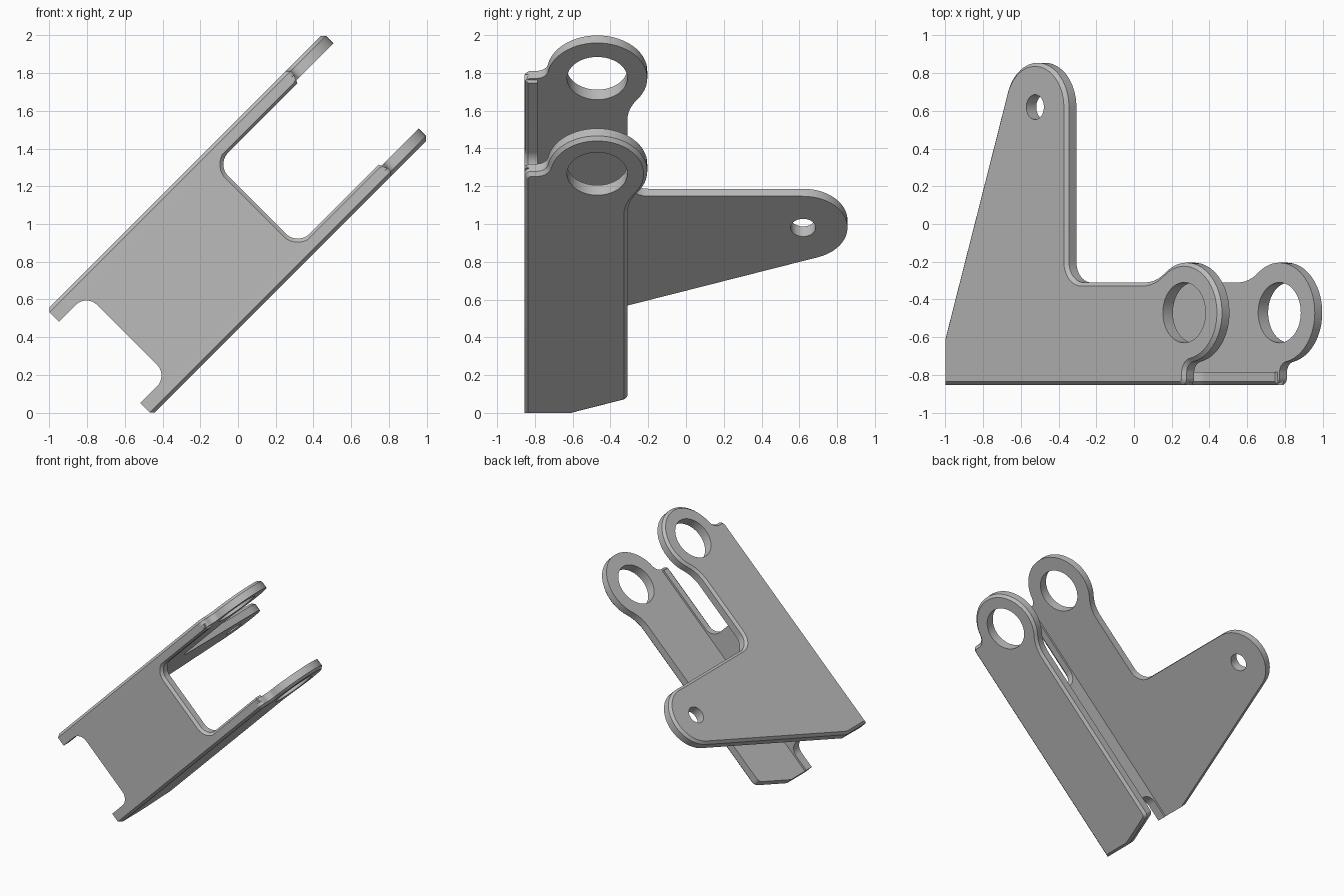
import bpy, bmesh
from math import radians, degrees, cos, sin, atan2, sqrt, pi

old = bpy.data.objects.get("Cube")
if old:
    bpy.data.objects.remove(old, do_unlink=True)

grey = bpy.data.materials.new("plain_grey")
grey.use_nodes = True
grey.diffuse_color = (0.5, 0.5, 0.5, 1)
grey.node_tree.nodes["Principled BSDF"].inputs["Base Color"].default_value = (0.5, 0.5, 0.5, 1)

# The bracket is laid out flat (u along, y across, w up), then tilted 45 degrees about y
TILT = -pi / 4
MID = 0.707                     # w of the middle plane
INNER, OUTER = 0.32, 0.395      # side plate faces, measured from the middle plane
CHAMFER = 0.019
START, FRONT, BACK = -0.331, -0.855, -0.31
EAR, EAR_R, EAR_HOLE = (1.478, -0.47), 0.265, 0.16
TAB, TAB_R, TAB_HOLE = (0.36, 0.62), 0.235, 0.066
SLOPE = 160.3                   # direction the slanted tab edge faces


def arc(cx, cy, r, a0, a1):
    n = max(4, int(abs(a1 - a0) / 6))
    angles = [radians(a0 + (a1 - a0) * i / n) for i in range(n + 1)]
    return [(cx + r * cos(a), cy + r * sin(a)) for a in angles]


def prism(name, points, place, a, b, chamfered=lambda p: True):
    """Extrude a profile from level a to b and chamfer its rim at level b."""
    bm = bmesh.new()
    low = [bm.verts.new(place(p, a)) for p in points]
    high = [bm.verts.new(place(p, b)) for p in points]
    bm.faces.new(low)
    top = bm.faces.new(high)
    for i in range(len(points)):
        j = (i + 1) % len(points)
        bm.faces.new((low[i], low[j], high[j], high[i]))
    bmesh.ops.recalc_face_normals(bm, faces=bm.faces)
    rim = [e for e in top.edges if all(chamfered(v.co) for v in e.verts)]
    bmesh.ops.bevel(bm, geom=rim, offset=CHAMFER, segments=1, affect='EDGES')
    mesh = bpy.data.meshes.new(name)
    bm.to_mesh(mesh)
    bm.free()
    mesh.materials.append(grey)
    obj = bpy.data.objects.new(name, mesh)
    bpy.context.collection.objects.link(obj)
    return obj


def activate(obj):
    bpy.ops.object.select_all(action='DESELECT')
    obj.select_set(True)
    bpy.context.view_layer.objects.active = obj


def drill(obj, centre, radius):
    bpy.ops.mesh.primitive_cylinder_add(vertices=48, radius=radius, depth=4,
                                        location=(*centre, 0))
    cutter = bpy.context.object
    cutter.hide_render = True
    cutter.data.materials.append(grey)
    activate(obj)
    mod = obj.modifiers.new("hole", 'BOOLEAN')
    mod.operation = 'DIFFERENCE'
    mod.solver = 'EXACT'
    mod.object = cutter
    bpy.ops.object.modifier_apply(modifier=mod.name)
    bpy.data.objects.remove(cutter, do_unlink=True)


def finish(obj):
    activate(obj)
    bpy.ops.object.shade_smooth_by_angle(angle=radians(30))
    obj.rotation_euler = (0, TILT, 0)


# Shared outline: front edge, shoulder, rounded ear and its blend into the back edge
neck_r, blend_r, shoulder_r = 0.06, 0.25, 0.04
neck_drop = sqrt((EAR_R + neck_r) ** 2 - neck_r ** 2)
neck = degrees(atan2(neck_drop, -neck_r))
rise = BACK + blend_r - EAR[1]
run = sqrt((EAR_R + blend_r) ** 2 - rise ** 2)
blend = degrees(atan2(rise, -run))
ear_side = [(START, -0.61), (START, FRONT)]
ear_side += arc(EAR[0] - shoulder_r, FRONT + shoulder_r, shoulder_r, -90, 0)
ear_side += arc(EAR[0] + neck_r, EAR[1] - neck_drop, neck_r, 180, neck)
ear_side += arc(*EAR, EAR_R, neck - 180, blend)[1:]
ear_side += arc(EAR[0] - run, BACK + blend_r, blend_r, blend - 180, -90)[1:]


def side_place(p, w):
    return (p[0], p[1], MID + w)


# Upper side plate with the long tab
edge, fillet = TAB[0] + TAB_R, 0.11
tab = arc(edge + fillet, BACK + fillet, fillet, -90, -180) + arc(*TAB, TAB_R, 0, SLOPE)
upper_plate = prism("upper_side_plate", ear_side + tab, side_place, INNER, OUTER)
drill(upper_plate, EAR, EAR_HOLE)
drill(upper_plate, TAB, TAB_HOLE)
finish(upper_plate)

# Lower side plate with a slanted, rounded end
corner = arc(-0.195, BACK - 0.04, 0.04, 90, SLOPE)
lower_plate = prism("lower_side_plate", ear_side + corner, side_place, -INNER, -OUTER)
drill(lower_plate, EAR, EAR_HOLE)
finish(lower_plate)

# Front web joining the plates, notched at both ends, with narrow bend strips left on the sides
lip, sunk = 0.305, 0.35
top_r, low_r, top_u, low_u = 0.09, 0.08, 0.85, -0.125
half = [(START, sunk), (START, lip)]
half += arc(low_u - low_r, lip - low_r, low_r, 90, 0)
other = arc(top_u + top_r, lip - top_r, top_r, 180, 90)
other += [(EAR[0] - 0.02, lip), (EAR[0] - 0.003, sunk)]


def mirrored(points):
    return [(u, -v) for u, v in reversed(points)]


outline = half + mirrored(half) + mirrored(other) + other
web = prism("front_web", outline, lambda p, y: (p[0], y, MID + p[1]), FRONT + 0.07, FRONT,
            lambda c: c.x > 0.8 and abs(c.z - MID) < lip + 0.01)
finish(web)
